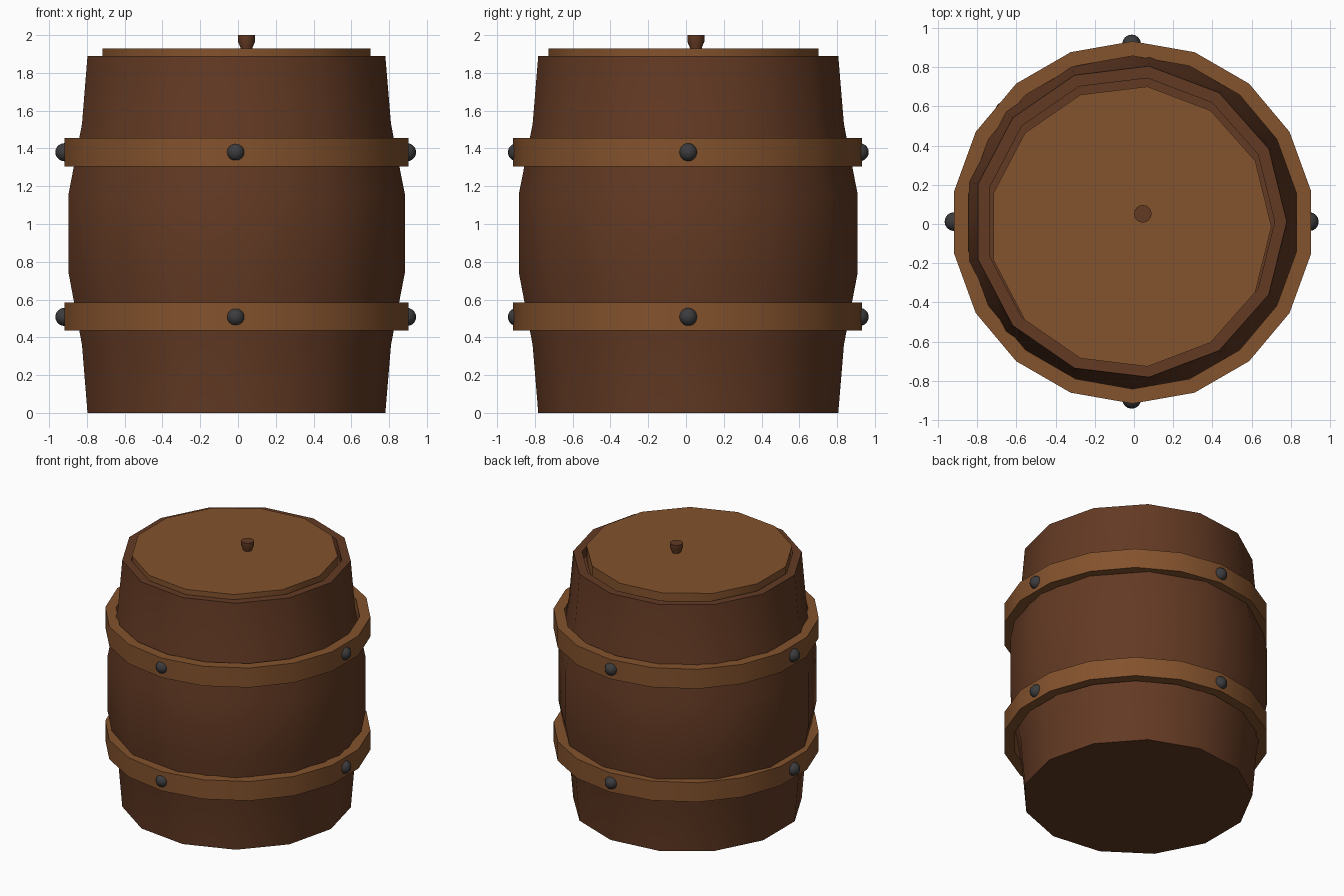
import bpy, bmesh
from math import cos, sin, pi

if "Cube" in bpy.data.objects:
    bpy.data.objects.remove(bpy.data.objects["Cube"])


def material(name, rgb):
    m = bpy.data.materials.new(name)
    m.diffuse_color = (*rgb, 1)
    m.use_nodes = True
    m.node_tree.nodes["Principled BSDF"].inputs["Base Color"].default_value = m.diffuse_color
    return m


DARK = material("dark_wood", (0.125, 0.042, 0.017))
LIGHT = material("light_wood", (0.23, 0.085, 0.026))
IRON = material("iron", (0.045, 0.045, 0.048))


def lathe(name, profile, sides, centre, mat, start=0.0, closed=False):
    """Spin (radius, z) points into rings; open profiles get end caps."""
    bm = bmesh.new()
    rings = []
    for r, z in profile:
        rings.append([bm.verts.new((r * cos(start + 2 * pi * i / sides),
                                    r * sin(start + 2 * pi * i / sides), z))
                      for i in range(sides)])
    pairs = list(zip(rings, rings[1:]))
    if closed:
        pairs.append((rings[-1], rings[0]))
    for a, b in pairs:
        for i in range(sides):
            j = (i + 1) % sides
            bm.faces.new((a[i], a[j], b[j], b[i]))
    if not closed:
        bm.faces.new(rings[0][::-1])
        bm.faces.new(rings[-1])
    bmesh.ops.recalc_face_normals(bm, faces=bm.faces)
    return finish(name, bm, (*centre, 0), mat)


def finish(name, bm, location, mat):
    me = bpy.data.meshes.new(name)
    bm.to_mesh(me)
    bm.free()
    ob = bpy.data.objects.new(name, me)
    ob.location = location
    me.materials.append(mat)
    bpy.context.collection.objects.link(ob)
    bpy.ops.object.select_all(action='DESELECT')
    ob.select_set(True)
    bpy.context.view_layer.objects.active = ob
    bpy.ops.object.shade_smooth_by_angle(angle=pi / 6)
    return ob


# Bulging 13-sided body with a shallow recess under the lid
lathe("barrel_body", [(0.80, 0), (0.83, 0.36), (0.903, 0.74), (0.903, 1.16),
                      (0.83, 1.53), (0.80, 1.89), (0.738, 1.89), (0.738, 1.82)],
      13, (-0.02, 0.012), DARK)

# Lid and its small tapered knob
lathe("lid", [(0.72, 1.80), (0.72, 1.93)], 13, (-0.018, -0.013), LIGHT)
lathe("lid_knob", [(0.03, 1.92), (0.032, 1.935), (0.045, 1.965), (0.045, 2.0)],
      16, (0.045, 0.052), DARK)

# Two 18-sided hoops, each with four rivets
HX, HY = -0.007, 0.008
for label, z0, z1, zr in (("lower", 0.437, 0.585, 0.508), ("upper", 1.305, 1.455, 1.38)):
    lathe(label + "_hoop", [(0.85, z0), (0.925, z0), (0.925, z1), (0.85, z1)],
          18, (HX, HY), LIGHT, start=pi / 18, closed=True)
    for k, side in enumerate(("right", "back", "left", "front")):
        bm = bmesh.new()
        bmesh.ops.create_uvsphere(bm, u_segments=16, v_segments=10, radius=0.048)
        a = k * pi / 2
        finish(f"{label}_rivet_{side}", bm,
               (HX - 0.005 + 0.907 * cos(a), HY + 0.004 + 0.907 * sin(a), zr), IRON)
